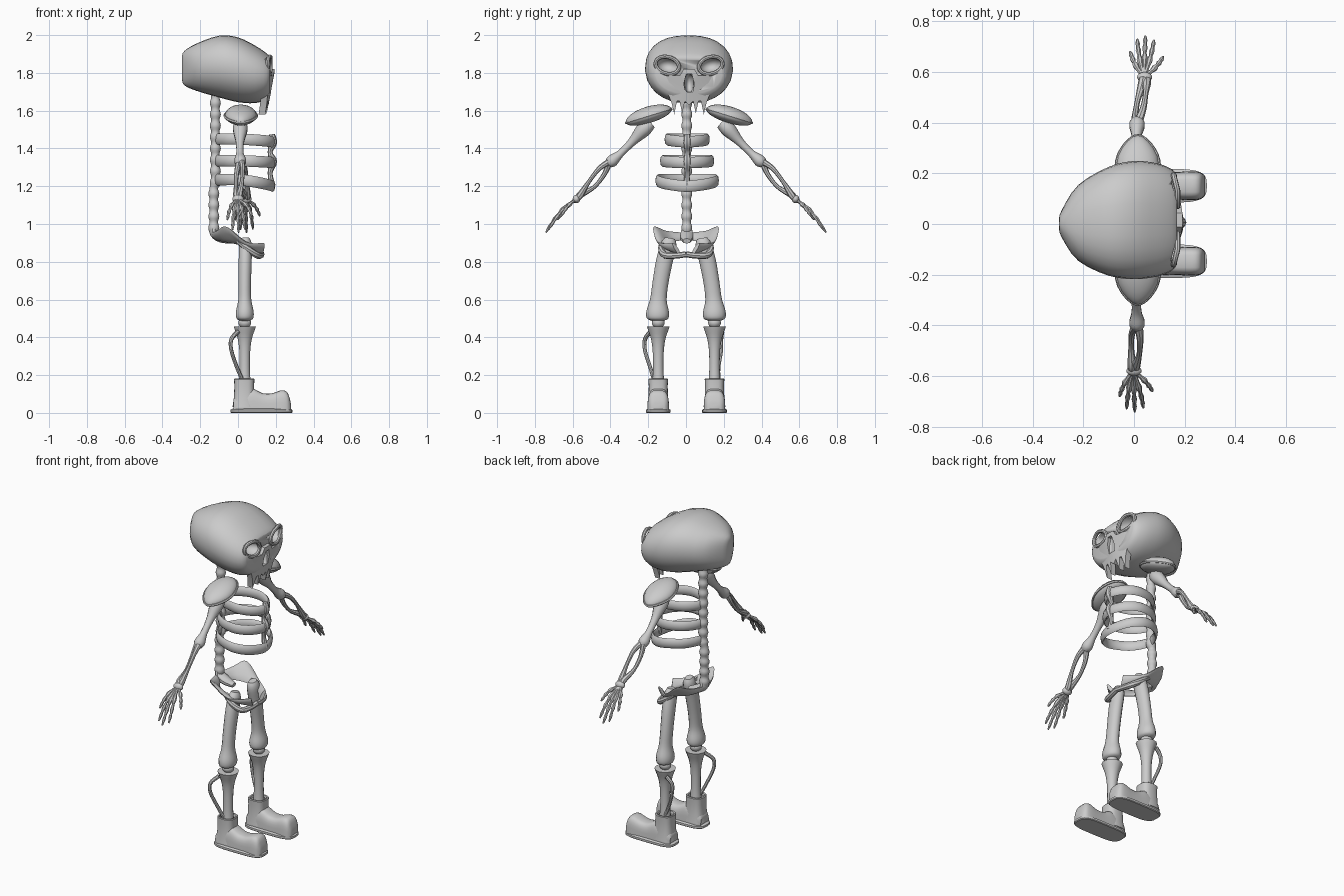
import bpy, bmesh
from math import sin, cos, pi, radians
from mathutils import Vector as V

if "Cube" in bpy.data.objects:
    bpy.data.objects.remove(bpy.data.objects["Cube"])

C = 0.016  # slight sideways offset of head and shoulders


def finish(ob, angle=40):
    bpy.ops.object.select_all(action='DESELECT')
    ob.select_set(True)
    bpy.context.view_layer.objects.active = ob
    bpy.ops.object.shade_smooth_by_angle(angle=radians(angle))
    return ob


def loft(name, rings, closed=False, angle=40):
    """Skin a list of equal-length point rings."""
    bm = bmesh.new()
    rs = [[bm.verts.new(p) for p in r] for r in rings]
    n = len(rs[0])
    for i in range(len(rs) if closed else len(rs) - 1):
        a, b = rs[i], rs[(i + 1) % len(rs)]
        for j in range(n):
            bm.faces.new((a[j], a[(j + 1) % n], b[(j + 1) % n], b[j]))
    if not closed:
        bm.faces.new(rs[0])
        bm.faces.new(rs[-1])
    bmesh.ops.recalc_face_normals(bm, faces=bm.faces)
    me = bpy.data.meshes.new(name)
    bm.to_mesh(me)
    bm.free()
    ob = bpy.data.objects.new(name, me)
    bpy.context.collection.objects.link(ob)
    return finish(ob, angle)


def spline(pts, steps, closed=False):
    """Catmull-Rom through points of any dimension."""
    n, out = len(pts), []
    get = (lambda i: pts[i % n]) if closed else (lambda i: pts[max(0, min(n - 1, i))])
    for i in range(n if closed else n - 1):
        for k in range(steps):
            t = k / steps
            out.append(tuple(0.5 * (2 * b + (c - a) * t + (2 * a - 5 * b + 4 * c - d) * t * t
                                    + (3 * b - a - 3 * c + d) * t ** 3)
                             for a, b, c, d in zip(get(i - 1), get(i), get(i + 1), get(i + 2))))
    return out if closed else out + [tuple(pts[-1])]


def tube(name, pts, sides=10, steps=4, flat=(1, 1), ref=(1, 0, 0), closed=False):
    """Bone along (x, y, z, radius) points."""
    ps = spline(pts, steps, closed)
    n, rings = len(ps), []
    for i, p in enumerate(ps):
        a, b = (ps[i - 1], ps[(i + 1) % n]) if closed else (ps[max(i - 1, 0)], ps[min(i + 1, n - 1)])
        t = (V(b[:3]) - V(a[:3])).normalized()
        u = t.cross(V(ref)).normalized()
        w = u.cross(t)
        rings.append([V(p[:3]) + p[3] * (u * flat[0] * cos(q) + w * flat[1] * sin(q))
                      for q in (2 * pi * j / sides for j in range(sides))])
    return loft(name, rings, closed)


def blade(name, inner, outer, th, steps=5):
    """Thin curved plate between two edge curves."""
    A, B = [[V(p) for p in spline(e, steps)] for e in (inner, outer)]
    rings = []
    for i in range(len(A)):
        m, h = (A[i] + B[i]) / 2, (B[i] - A[i]) / 2
        j, k = max(i - 1, 0), min(i + 1, len(A) - 1)
        nrm = h.cross(A[k] + B[k] - A[j] - B[j]).normalized() * th
        rings.append([m + h * cos(q) + nrm * sin(q) for q in (2 * pi * s / 10 for s in range(10))])
    return loft(name, rings)


def ball(name, loc, rad, rot=(0, 0, 0)):
    bpy.ops.mesh.primitive_uv_sphere_add(segments=20, ring_count=12, location=loc, rotation=rot)
    ob = bpy.context.object
    ob.name, ob.scale = name, rad
    return finish(ob)


def sup(v, e):
    return (abs(v) ** e) * (1 if v >= 0 else -1)


def cut(ob, cutter):
    m = ob.modifiers.new("cut", 'BOOLEAN')
    m.operation, m.object, m.solver = 'DIFFERENCE', cutter, 'EXACT'
    bpy.context.view_layer.objects.active = ob
    bpy.ops.object.modifier_apply(modifier=m.name)
    bpy.data.objects.remove(cutter)


# Cranium: rings along x of (x, half width, z low, z high)
prof = [(-.297, .015, 1.77, 1.885), (-.285, .055, 1.735, 1.915), (-.22, .15, 1.705, 1.955),
        (-.1, .215, 1.67, 1.997), (0, .233, 1.645, 1.988), (.09, .224, 1.64, 1.945),
        (.15, .2, 1.66, 1.905), (.17, .175, 1.69, 1.885)]
rings = []
for x, w, lo, hi in spline(prof, 3):
    r = []
    for j in range(28):
        q = 2 * pi * j / 28
        z = (lo + hi) / 2 + (hi - lo) / 2 * sup(sin(q), .85)
        k = 1 - max(0, -sin(q)) * .12
        r.append((x, C * (x + .3) / .3 if x < 0 else C, z))
        r[-1] = (x, r[-1][1] + w * k * sup(cos(q), .85), z)
    rings.append(r)
skull = loft("skull", rings)
for s in (-1, 1):
    cut(skull, ball("socket_cutter", (.175, C + s * .115, 1.84), (.075, .058, .042), (s * .15, 0, 0)))
cut(skull, ball("nose_cutter", (.17, C, 1.745), (.06, .024, .05)))

# Face: eye rims, brow bridge, cheeks and fanged upper jaw
for s in (-1, 1):
    rim = []
    for j in range(16):
        q = 2 * pi * j / 16
        y, z = .062 * cos(q), .045 * sin(q)
        rim.append((.172 - .25 * max(0, y), C + s * (.115 + y), 1.84 + z + .15 * y, .011))
    tube("eye_rim", rim, 8, 2, closed=True)
    outline = [(0, 1.82), (.028, 1.82), (.05, 1.785), (.1, 1.785), (.165, 1.79), (.18, 1.75),
               (.15, 1.715), (.112, 1.69), (.092, 1.64), (.078, 1.58), (.064, 1.65), (.05, 1.65),
               (.036, 1.585), (.022, 1.65), (0, 1.63), (0, 1.7), (.024, 1.7), (.026, 1.75), (.014, 1.795), (0, 1.795)]
    bm = bmesh.new()
    f = bm.faces.new([bm.verts.new((0, s * y, z)) for y, z in outline])
    ext = bmesh.ops.extrude_face_region(bm, geom=[f])
    for v in ext['geom']:
        if isinstance(v, bmesh.types.BMVert):
            v.co.x -= .035
    for v in bm.verts:
        y, z = v.co.y, v.co.z
        v.co.x += .192 - 1.3 * y * y - .19 * max(0, 1.79 - z)
        v.co.y += C
    bmesh.ops.triangulate(bm, faces=[f for f in bm.faces if len(f.verts) > 4])
    bmesh.ops.recalc_face_normals(bm, faces=bm.faces)
    me = bpy.data.meshes.new("upper_jaw")
    bm.to_mesh(me)
    bm.free()
    jaw = bpy.data.objects.new("upper_jaw", me)
    bpy.context.collection.objects.link(jaw)
    finish(jaw, 30)

# Spine with bulging vertebrae, and sacrum
tube("spine", [(-.12 - .008 * (i > 16), .004, 1.7 - .03 * i, (.029, .022)[i % 2]) for i in range(26)], 12, 3)
tube("sacrum", [(-.128, .004, .99, .026), (-.125, .004, .95, .034), (-.085, .004, .925, .035),
                (-.03, .004, .91, .02)], 10, ref=(0, 1, 0), flat=(.7, 1))

# Rib hoops and sternum
for w, z, drop in ((.105, 1.45, .015), (.128, 1.335, .01), (.152, 1.235, .035)):
    half = [(-.07, w * .65, z), (.0, w * .97, z), (.08, w, z - drop * .3), (.15, w * .65, z - drop * .7)]
    loop = [(-.115, 0, z)] + half + [(.185, 0, z - drop)] + [(x, -y, q) for x, y, q in half[::-1]]
    tube("rib", [(x, y + .006, q, .03) for x, y, q in loop], 8, 4, (.4, 1), (0, 0, 1), True)
tube("sternum", [(.18, .006, 1.475, .015), (.185, .006, 1.43, .022), (.17, .006, 1.38, .013), (.185, .006, 1.33, .022),
                 (.17, .006, 1.27, .013), (.182, .006, 1.2, .018)], 8)

# Pelvis: flared wings, pubic arch and side struts
for s in (-1, 1):
    blade("hip_wing", [(-.11, s * .015, .915), (-.07, s * .07, .905), (0, s * .1, .89), (.07, s * .09, .865), (.125, s * .03, .835)],
          [(-.135, s * .03, .955), (-.11, s * .11, .965), (-.06, s * .172, .985), (.04, s * .15, .905), (.138, s * .07, .9)], .011)
    tube("hip_strut", [(.0, s * .12, .91, .016), (.05, s * .132, .87, .016), (.1, s * .11, .835, .018), (.12, s * .05, .833, .016),
                       (.125, 0, .84, .016)], 8, ref=(0, 0, 1))

# Arms
for s, dx in ((-1, -.012), (1, .03)):
    # Shoulder pad: leaf-shaped dome with a rim
    t = s * radians(-17)
    pad = ball("shoulder_pad", (.015, C + s * .213, 1.572), (.085, .127, .05), (t, 0, 0))
    for v in pad.data.vertices:
        v.co.x *= 1 - .3 * max(0, v.co.y * s) ** 2
        if v.co.z < 0:
            v.co.z *= .75
    ax, up = V((0, cos(t), sin(t))), V((0, -sin(t), cos(t)))
    rim = []
    for j in range(16):
        q = 2 * pi * j / 16
        k = 1 - .3 * max(0, sin(q) * s) ** 2
        p = V((.015, C + s * .213, 1.572)) + V((.084 * k * cos(q), 0, 0)) + ax * .124 * sin(q)
        rim.append((*p, .008))
    tube("pad_rim", rim, 6, 2, ref=up, closed=True)
    # Upper arm
    tube("upper_arm", [(.012, s * .185, 1.535, .03), (.012, s * .225, 1.5, .04), (.01, s * .285, 1.435, .023), (.01, s * .345, 1.375, .02),
                       (.012, s * .39, 1.335, .032), (.012, s * .41, 1.315, .022)])
    # Two forearm bones
    for k in (-1, 1):
        tube("forearm_bone", [(.012 + k * .006, s * .405, 1.33, .018), (.012 + dx * .3 + k * .016, s * (.445 + k * .014), 1.28 + k * .014, .013),
                              (.012 + dx * .6 + k * .016, s * (.5 + k * .014), 1.21 + k * .014, .011),
                              (.012 + dx + k * .008, s * .558, 1.155, .018), (.012 + dx + k * .008, s * .575, 1.135, .014)], 8)
    ball("wrist", (.012 + dx, s * .58, 1.132), (.03, .02, .022))
    # Fingers: (sideways reach at tip, length along arm)
    for tip, ln in ((-.06, .62), (-.032, .92), (0, 1), (.034, .9), (.07, .5)):
        f = []
        for k, r in ((0, .011), (.3, .008), (.45, .013), (.58, .007), (.7, .011), (.8, .007), (.88, .009), (1, .004)):
            spread = tip * (k * 1.5 - .5 * k * k)
            f.append((.012 + dx + spread + (k - .5) * .006, s * (.58 + .162 * ln * k), 1.13 - .175 * ln * k + .025 * sin(pi * k) * ln, r))
        tube("finger", f, 7, 2)

# Legs
for s in (-1, 1):
    Y = s * .149 + .002
    tube("thigh_bone", [(.04, s * .085, .925, .026), (.04, s * .092, .89, .042), (.038, s * .115, .8, .044), (.036, s * .135, .69, .042),
                        (.036, s * .146, .6, .044), (.036, s * .15, .535, .06), (.036, s * .15, .5, .056), (.036, s * .15, .487, .03)],
         14, 4, (1, .8))
    ball("knee", (.036, Y, .478), (.034, .034, .03))
    tube("shin_bone", [(.036, Y, .457, .06), (.036, Y, .445, .056), (.036, Y, .39, .038), (.036, Y, .32, .029), (.036, Y, .22, .028),
                       (.036, Y, .14, .034)], 14, 4)
    o = .07 if s < 0 else .035
    tube("outer_shin_bone", [(.0, Y + s * .04, .43, .012), (-.035, Y + s * o, .39, .011), (-.035, Y + s * o, .33, .01),
                             (-.005, Y + s * o * .6, .24, .01), (.025, Y + s * .022, .17, .01)], 8)
    # Boot: shaft, foot and sole
    shaft = []
    for z, a, b in ((.03, .062, .058), (.08, .055, .052), (.14, .052, .05), (.178, .054, .052), (.182, .05, .048), (.18, .043, .041), (.165, .04, .038)):
        shaft.append([(.033 + a * sup(cos(q), .7), Y + b * sup(sin(q), .7), z) for q in (2 * pi * j / 24 for j in range(24))])
    loft("boot_shaft", shaft)
    foot = []
    for x, w, h in spline([(-.025, .04, .07), (0, .052, .1), (.06, .054, .13), (.095, .054, .122), (.13, .054, .104), (.18, .055, .103),
                           (.225, .057, .119), (.255, .055, .115), (.27, .048, .09), (.28, .035, .05)], 2):
        foot.append([(x, Y + w * sup(cos(q), .55), .012 + (h - .012) * max(0, sup(sin(q), .6)))
                     for q in (pi * j / 14 for j in range(15))])
    loft("boot_foot", foot)
    sole = []
    for z, g in ((0, 0), (.004, .004), (.016, .004), (.022, -.006)):
        sole.append([(.124 + (.16 + g) * sup(cos(q), .5), Y + (.062 + g) * sup(sin(q), .6), z)
                     for q in (2 * pi * j / 32 for j in range(32))])
    loft("boot_sole", sole)
